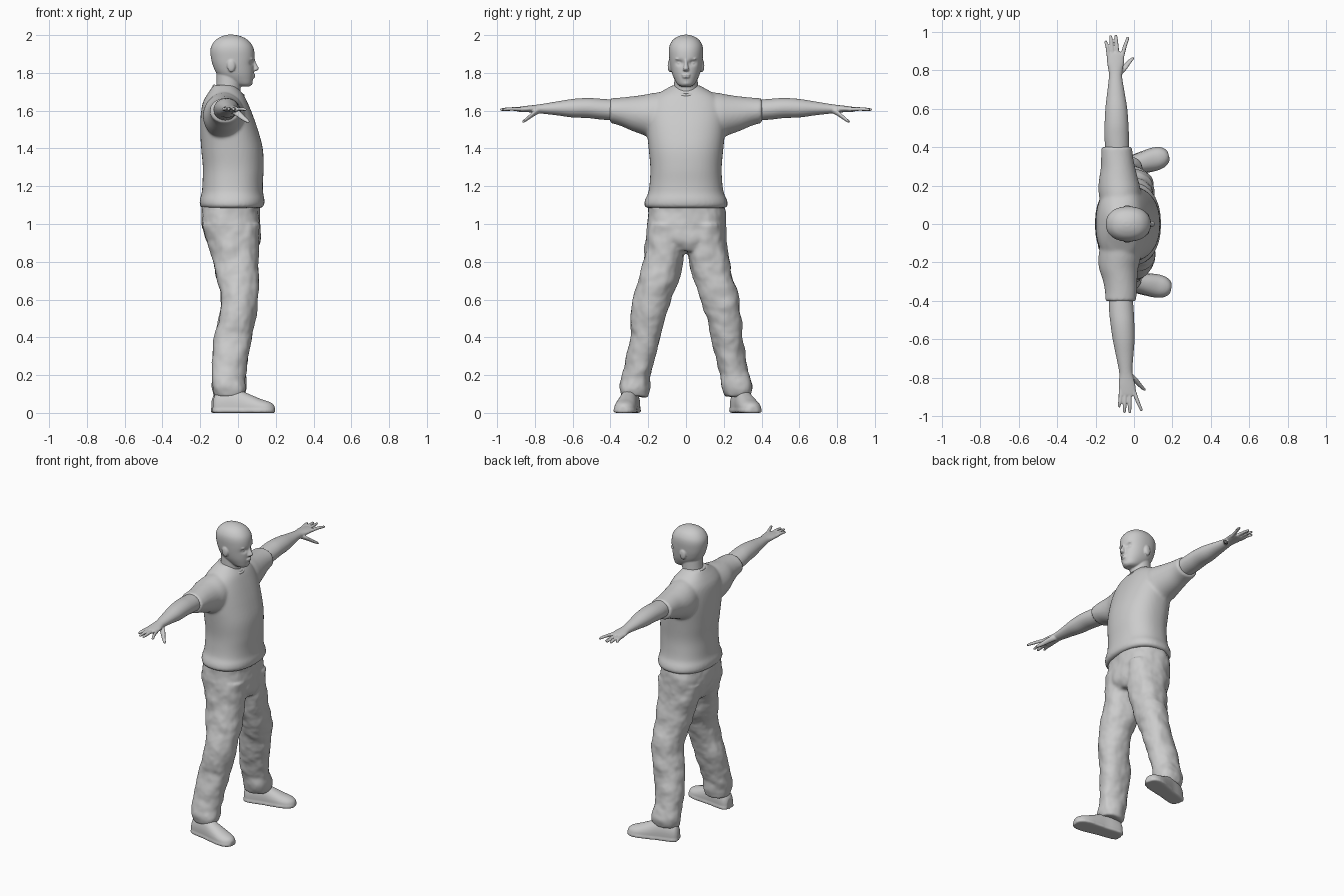
import bpy, bmesh, math
from mathutils import Vector, Matrix


def spline(a, b, c, d, t):
    return tuple(0.5 * (2 * q + (r - p) * t + (2 * p - 5 * q + 4 * r - s) * t * t
                        + (3 * q - p - 3 * r + s) * t ** 3) for p, q, r, s in zip(a, b, c, d))


def loft(bm, rings, axis, n=32, p=2.0, sub=4):
    """Skin of superellipse rings (t, c1, c2, r1, r2) placed along one axis."""
    pts = []
    for i in range(len(rings) - 1):
        a, d = rings[max(i - 1, 0)], rings[min(i + 2, len(rings) - 1)]
        pts += [spline(a, rings[i], rings[i + 1], d, k / sub) for k in range(sub)]
    pts.append(rings[-1])
    loops = []
    for t, c1, c2, r1, r2 in pts:
        loop = []
        for k in range(n):
            ca, sa = math.cos(math.tau * k / n), math.sin(math.tau * k / n)
            u = c1 + r1 * math.copysign(abs(ca) ** (2 / p), ca)
            v = c2 + r2 * math.copysign(abs(sa) ** (2 / p), sa)
            loop.append(bm.verts.new({'x': (t, u, v), 'y': (u, t, v), 'z': (u, v, t)}[axis]))
        loops.append(loop)
    faces = [bm.faces.new((A[k], A[(k + 1) % n], B[(k + 1) % n], B[k]))
             for A, B in zip(loops, loops[1:]) for k in range(n)]
    faces += [bm.faces.new(loops[0]), bm.faces.new(loops[-1])]
    bmesh.ops.recalc_face_normals(bm, faces=faces)
    return [v for loop in loops for v in loop]


def span(rows):
    """(t, back, front, low y, high y) rows to ring form."""
    return [(t, (b + f) / 2, (l + h) / 2, (f - b) / 2, (h - l) / 2) for t, b, f, l, h in rows]


def blob(bm, centre, radii):
    m = Matrix.Translation(centre) @ Matrix.Diagonal((*radii, 1))
    bmesh.ops.create_icosphere(bm, subdivisions=3, radius=1, matrix=m)


def finish(bm, name, voxel, smooth=3, wrinkle=0):
    me = bpy.data.meshes.new(name)
    bm.to_mesh(me)
    bm.free()
    ob = bpy.data.objects.new(name, me)
    bpy.context.collection.objects.link(ob)
    r = ob.modifiers.new("fuse", 'REMESH')
    r.mode, r.voxel_size, r.use_smooth_shade = 'VOXEL', voxel, True
    if wrinkle:
        tex = bpy.data.textures.new(name + "_folds", 'CLOUDS')
        tex.noise_scale = 0.11
        d = ob.modifiers.new("folds", 'DISPLACE')
        d.texture, d.strength, d.mid_level = tex, wrinkle, 0.5
    s = ob.modifiers.new("soften", 'SMOOTH')
    s.factor, s.iterations = 0.5, smooth
    return ob


# Shirt: torso with rolled hem, plus two short sleeves
bm = bmesh.new()
loft(bm, span([(z, b, f, -w, w) for z, b, f, w in [
    (1.085, -.19, .125, .208), (1.10, -.202, .138, .221), (1.13, -.202, .14, .216),
    (1.165, -.192, .133, .2), (1.22, -.188, .132, .192), (1.3, -.186, .136, .189),
    (1.4, -.195, .131, .198), (1.5, -.2, .105, .208), (1.58, -.197, .077, .213),
    (1.64, -.187, .052, .2), (1.68, -.167, .032, .165), (1.71, -.147, .008, .115),
    (1.735, -.13, -.015, .07)]]), 'z', n=48, p=2.3)
for s in (1, -1):
    k = .02 if s < 0 else 0
    loft(bm, [(y * s, cx, cz, rx, rz) for y, cx, cz, rx, rz in [
        (.08, -.07, 1.58, .10, .125), (.17, -.075, 1.572, .11, .122),
        (.23, -.08, 1.578, .102, .105), (.29, -.083 + k / 2, 1.585, .09, .09),
        (.35, -.088 + k, 1.595, .083, .074), (.402, -.09 + k, 1.6, .08, .065)]], 'y')
finish(bm, "shirt", .009, 5)

# Collar band, lower at the front
bpy.ops.mesh.primitive_torus_add(major_radius=.072, minor_radius=.008, major_segments=40,
                                 minor_segments=10, location=(-.05, 0, 1.706), rotation=(0, .31, 0))
collar = bpy.context.object
collar.name = "collar"
collar.scale = (1.1, 1, 1)
bpy.ops.object.shade_smooth()

# Trousers: hips and two spread legs
bm = bmesh.new()
loft(bm, span([(z, b, f, -w, w) for z, b, f, w in [
    (1.14, -.185, .115, .195), (1.05, -.197, .118, .203), (.98, -.193, .119, .208),
    (.91, -.17, .115, .2), (.86, -.13, .09, .14)]]), 'z', n=48, p=2.4)
leg = [(1.0, -.185, .115, .005, .2), (.85, -.145, .112, .004, .222), (.72, -.115, .107, .035, .246),
       (.6, -.092, .105, .08, .28), (.5, -.103, .09, .11, .292), (.4, -.125, .07, .135, .3),
       (.3, -.134, .052, .158, .315), (.2, -.138, .045, .185, .335), (.14, -.138, .048, .19, .352),
       (.105, -.13, .04, .2, .347), (.085, -.125, .03, .205, .34)]
for s in (1, -1):
    loft(bm, [(t, cx, cy * s, rx, ry) for t, cx, cy, rx, ry in span(leg)], 'z', p=2.2)
finish(bm, "trousers", .009, 5, .028)

# Shoes: flat-bottomed upper over a thin sole
upper = [(0, .028, .075), (.02, .044, .11), (.07, .05, .13), (.13, .05, .125), (.19, .055, .1),
         (.25, .058, .075), (.29, .052, .062), (.315, .037, .05), (.328, .018, .035)]
for name, heel, angle in (("left", (-.135, .268, 0), 16), ("right", (-.13, -.283, 0), -9)):
    bm = bmesh.new()
    vs = loft(bm, [(u, 0, h * .3, w, h * .7) for u, w, h in upper], 'x', p=2.2)
    for v in vs:
        v.co.z = max(v.co.z, .002)
    loft(bm, [(u, 0, .012, w + .003, .012) for u, w, h in upper], 'x', p=6)
    shoe = finish(bm, name + "_shoe", .006, 2)
    shoe.location = heel
    shoe.rotation_euler.z = math.radians(angle)

# Arms with palm, four fingers and a thumb
arm = [(.35, -.085, 1.6, .06, .055), (.45, -.09, 1.608, .064, .055), (.52, -.091, 1.614, .062, .053),
       (.6, -.092, 1.613, .057, .049), (.68, -.094, 1.612, .046, .037), (.76, -.096, 1.61, .035, .026),
       (.795, -.096, 1.61, .036, .021), (.84, -.096, 1.609, .044, .017), (.885, -.096, 1.607, .043, .013),
       (.895, -.096, 1.607, .036, .009)]
fingers = [(-.13, -.146, .955), (-.108, -.121, .983), (-.085, -.094, .985), (-.064, -.034, .975)]
for s, name in ((1, "left"), (-1, "right")):
    bm = bmesh.new()
    loft(bm, arm, 'y')
    for x0, x1, y1 in fingers:
        loft(bm, [(.86, x0, 1.607, .011, .011), (.92, (x0 * .5 + x1 * .5), 1.609, .0105, .01),
                  (y1 - .012, x1, 1.606, .0085, .008), (y1, x1, 1.605, .004, .004)], 'y', n=12)
    loft(bm, [(.775, -.085, 1.602, .02, .016), (.805, -.058, 1.585, .021, .015),
              (.835, -.033, 1.562, .016, .012), (.858, -.012, 1.545, .012, .009),
              (.868, -.004, 1.54, .005, .004)], 'y', n=12)
    for v in bm.verts:
        if s < 0:
            v.co.x += .02 + .045 * max(0, (v.co.y - .4) / .5)
            v.co.y *= -1
    bmesh.ops.recalc_face_normals(bm, faces=bm.faces)
    finish(bm, name + "_arm", .0045, 2)

# Head: skull with eye hollows, neck, nose, lips, brows, eyes and ears
bm = bmesh.new()
skull = loft(bm, span([(z, b, f, -w, w) for z, b, f, w in [
    (1.728, .0, .06, .025), (1.74, -.03, .073, .045), (1.77, -.085, .08, .063),
    (1.80, -.115, .083, .075), (1.84, -.133, .084, .084), (1.88, -.143, .088, .089),
    (1.92, -.146, .085, .091), (1.95, -.137, .073, .085), (1.977, -.115, .048, .067),
    (1.994, -.085, .015, .04), (2.002, -.055, -.02, .013)]]), 'z', n=64, p=2.2, sub=6)
for v in skull:
    if v.co.x > 0:
        d = (abs(v.co.y) - .034) ** 2 / .018 ** 2 + (v.co.z - 1.853) ** 2 / .013 ** 2
        v.co.x -= .015 * math.exp(-d)
loft(bm, [(1.6, -.06, 0, .07, .072), (1.68, -.055, 0, .068, .067), (1.73, -.05, 0, .065, .063),
          (1.8, -.045, 0, .068, .062)], 'z')
loft(bm, [(1.878, .078, 0, .01, .007), (1.85, .085, 0, .012, .009), (1.826, .091, 0, .019, .014),
          (1.817, .089, 0, .018, .017), (1.809, .084, 0, .01, .012)], 'z', n=16)
blob(bm, (.08, 0, 1.789), (.0125, .024, .006))
blob(bm, (.079, 0, 1.778), (.012, .021, .006))
blob(bm, (.06, 0, 1.748), (.018, .024, .017))
for s in (1, -1):
    blob(bm, (.058, .034 * s, 1.852), (.013, .014, .010))
    blob(bm, (.069, .036 * s, 1.874), (.011, .022, .006))
    blob(bm, (-.036, .086 * s, 1.838), (.022, .011, .034))
finish(bm, "head", .0045, 2)
